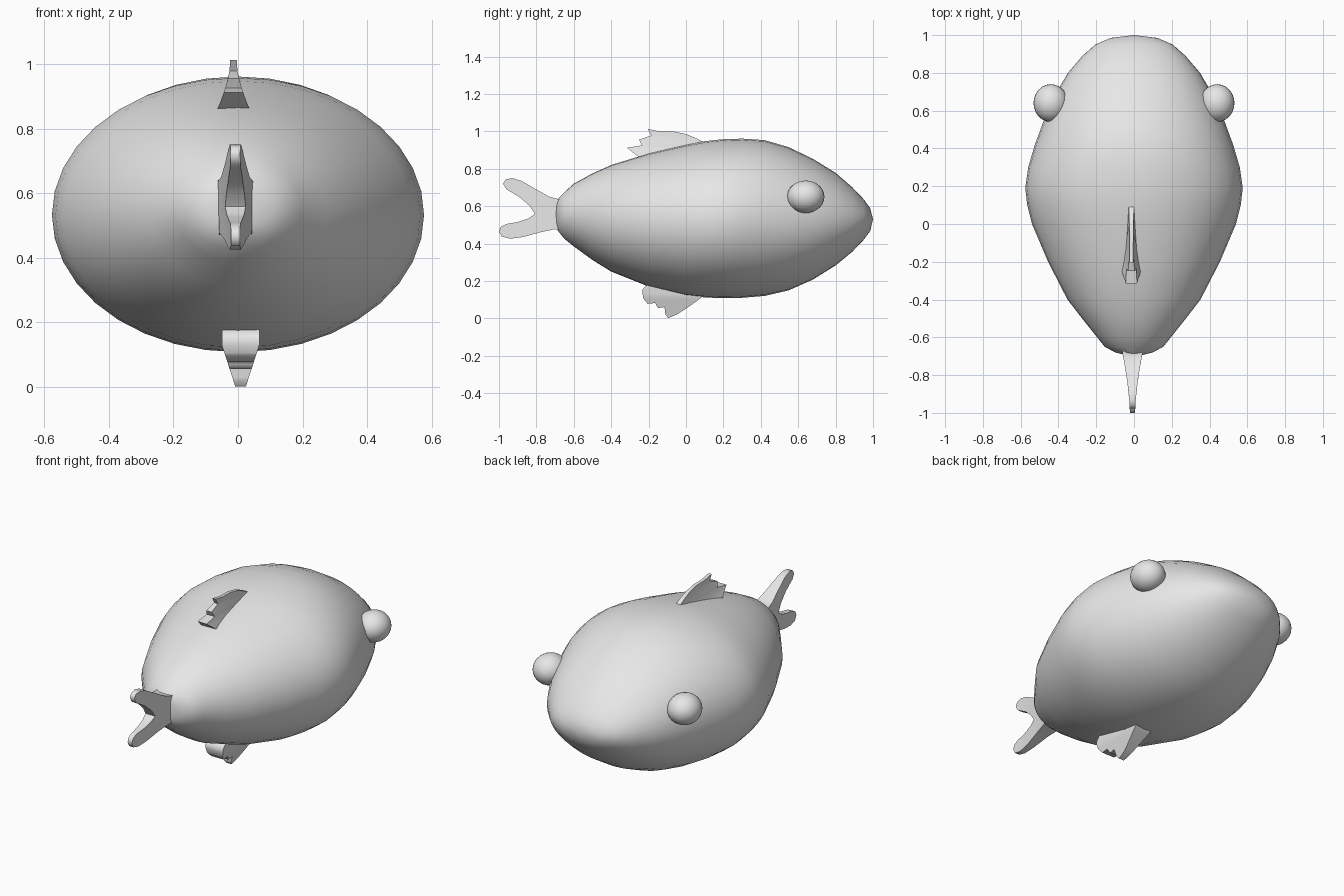
import bpy, bmesh, math
from mathutils import Vector

if "Cube" in bpy.data.objects:
    bpy.data.objects.remove(bpy.data.objects["Cube"])

grey = bpy.data.materials.new("plain_grey")
grey.diffuse_color = (0.8, 0.8, 0.8, 1)
grey.use_nodes = True
grey.node_tree.nodes["Principled BSDF"].inputs["Base Color"].default_value = grey.diffuse_color


def finish(bm, name, angle=60):
    bmesh.ops.recalc_face_normals(bm, faces=bm.faces[:])
    mesh = bpy.data.meshes.new(name)
    bm.to_mesh(mesh)
    bm.free()
    mesh.materials.append(grey)
    ob = bpy.data.objects.new(name, mesh)
    bpy.context.collection.objects.link(ob)
    bpy.ops.object.select_all(action='DESELECT')
    ob.select_set(True)
    bpy.context.view_layer.objects.active = ob
    bpy.ops.object.shade_smooth_by_angle(angle=math.radians(angle))
    return ob


# Body: elliptical rings along y (y, half width, bottom z, top z)
STATIONS = [
    (-0.695, 0.04, 0.485, 0.63), (-0.68, 0.10, 0.462, 0.645),
    (-0.65, 0.155, 0.425, 0.675), (-0.60, 0.195, 0.385, 0.72),
    (-0.50, 0.275, 0.312, 0.775), (-0.40, 0.352, 0.25, 0.82),
    (-0.20, 0.455, 0.17, 0.882), (0.00, 0.54, 0.122, 0.927),
    (0.10, 0.565, 0.112, 0.947), (0.19, 0.576, 0.108, 0.957),
    (0.30, 0.56, 0.11, 0.961), (0.42, 0.525, 0.12, 0.953),
    (0.55, 0.477, 0.15, 0.915), (0.68, 0.42, 0.208, 0.852),
    (0.80, 0.35, 0.283, 0.778), (0.89, 0.273, 0.357, 0.70),
    (0.95, 0.205, 0.42, 0.637), (0.985, 0.125, 0.467, 0.588),
]
SEG = 36
bm = bmesh.new()
rings = []
for y, w, zb, zt in STATIONS:
    c, h = (zb + zt) / 2, (zt - zb) / 2
    rings.append([bm.verts.new((w * math.cos(a), y, c + h * math.sin(a)))
                  for a in (2 * math.pi * i / SEG for i in range(SEG))])
for r0, r1 in zip(rings, rings[1:]):
    for i in range(SEG):
        j = (i + 1) % SEG
        bm.faces.new((r0[i], r0[j], r1[j], r1[i]))
for ring, tip in ((rings[0], (0, -0.70, 0.557)), (rings[-1], (0, 1.0, 0.53))):
    t = bm.verts.new(tip)
    for i in range(SEG):
        bm.faces.new((ring[i], ring[(i + 1) % SEG], t))
finish(bm, "body", 80)

# Eyes
for side, name in ((1, "eye_right"), (-1, "eye_left")):
    bm = bmesh.new()
    bmesh.ops.create_uvsphere(bm, u_segments=24, v_segments=14, radius=1)
    for v in bm.verts:
        v.co = Vector((side * 0.44 + v.co.x * 0.092,
                       0.64 + v.co.y * 0.1, 0.65 + v.co.z * 0.087))
    finish(bm, name)


def fin(name, outline, axis, cuts, thick, x_off):
    """Mirrored plate in the yz plane, its half thickness given by thick(y, z)."""
    bm = bmesh.new()
    face = bm.faces.new([bm.verts.new((0, y, z)) for y, z in outline])
    bmesh.ops.inset_region(bm, faces=[face], thickness=0.009, use_boundary=True)
    for c in cuts:
        bmesh.ops.bisect_plane(bm, geom=bm.verts[:] + bm.edges[:] + bm.faces[:],
                               plane_co=Vector(axis) * c, plane_no=axis)
    bmesh.ops.triangulate(bm, faces=[f for f in bm.faces if len(f.verts) > 4])
    rim = {v for v in bm.verts if v.is_boundary}
    for v in bm.verts:
        if v not in rim:
            v.co.x = thick(v.co.y, v.co.z)
    # Mirror the half plate and weld it along the rim
    dup = bmesh.ops.duplicate(bm, geom=bm.verts[:] + bm.edges[:] + bm.faces[:])
    for v in dup["geom"]:
        if isinstance(v, bmesh.types.BMVert):
            v.co.x *= -1
    bmesh.ops.remove_doubles(bm, verts=bm.verts[:], dist=0.0003)
    for v in bm.verts:
        v.co.x += x_off
    finish(bm, name, 70)


# Forked tail, thinning towards its tips
fin("tail_fin",
    [(-0.62, 0.66), (-0.68, 0.637), (-0.73, 0.65), (-0.81, 0.695), (-0.88, 0.735),
     (-0.93, 0.75), (-0.965, 0.742), (-0.978, 0.72), (-0.96, 0.69), (-0.89, 0.648),
     (-0.835, 0.60), (-0.808, 0.558), (-0.84, 0.535), (-0.90, 0.515), (-0.96, 0.505),
     (-0.99, 0.49), (-1.0, 0.465), (-0.985, 0.437), (-0.94, 0.426), (-0.87, 0.435),
     (-0.78, 0.46), (-0.70, 0.477), (-0.62, 0.46)],
    (0, 1, 0), (-0.93, -0.86, -0.80, -0.75, -0.71),
    lambda y, z: 0.014 + 0.04 * max(0, min(1, (y + 1) / 0.32)) ** 1.6, -0.008)

# Ragged back fin, flaring into the body
fin("back_fin",
    [(0.12, 0.90), (0.09, 0.945), (0.05, 0.965), (0.0, 0.985), (-0.06, 0.998),
     (-0.14, 1.0), (-0.205, 1.012), (-0.185, 0.978), (-0.25, 0.955), (-0.235, 0.925),
     (-0.315, 0.912), (-0.285, 0.888), (-0.25, 0.86), (-0.15, 0.83)],
    (0, 0, 1), (0.88, 0.91, 0.94, 0.97),
    lambda y, z: 0.01 + 0.04 * max(0, min(1, (1.0 - z) / 0.14)) ** 1.5
    * max(0.4, min(1, (0.25 - y) / 0.4)), -0.014)

# Ragged belly fin, thicker than the back one
fin("belly_fin",
    [(0.13, 0.16), (0.085, 0.113), (0.04, 0.08), (-0.01, 0.045), (-0.05, 0.02),
     (-0.095, 0.002), (-0.11, 0.02), (-0.115, 0.06), (-0.15, 0.055), (-0.165, 0.082),
     (-0.205, 0.078), (-0.228, 0.105), (-0.235, 0.15), (-0.215, 0.175), (-0.1, 0.21)],
    (0, 0, 1), (0.03, 0.07, 0.10, 0.13),
    lambda y, z: 0.016 + 0.042 * max(0, min(1, z / 0.13)), 0.008)
